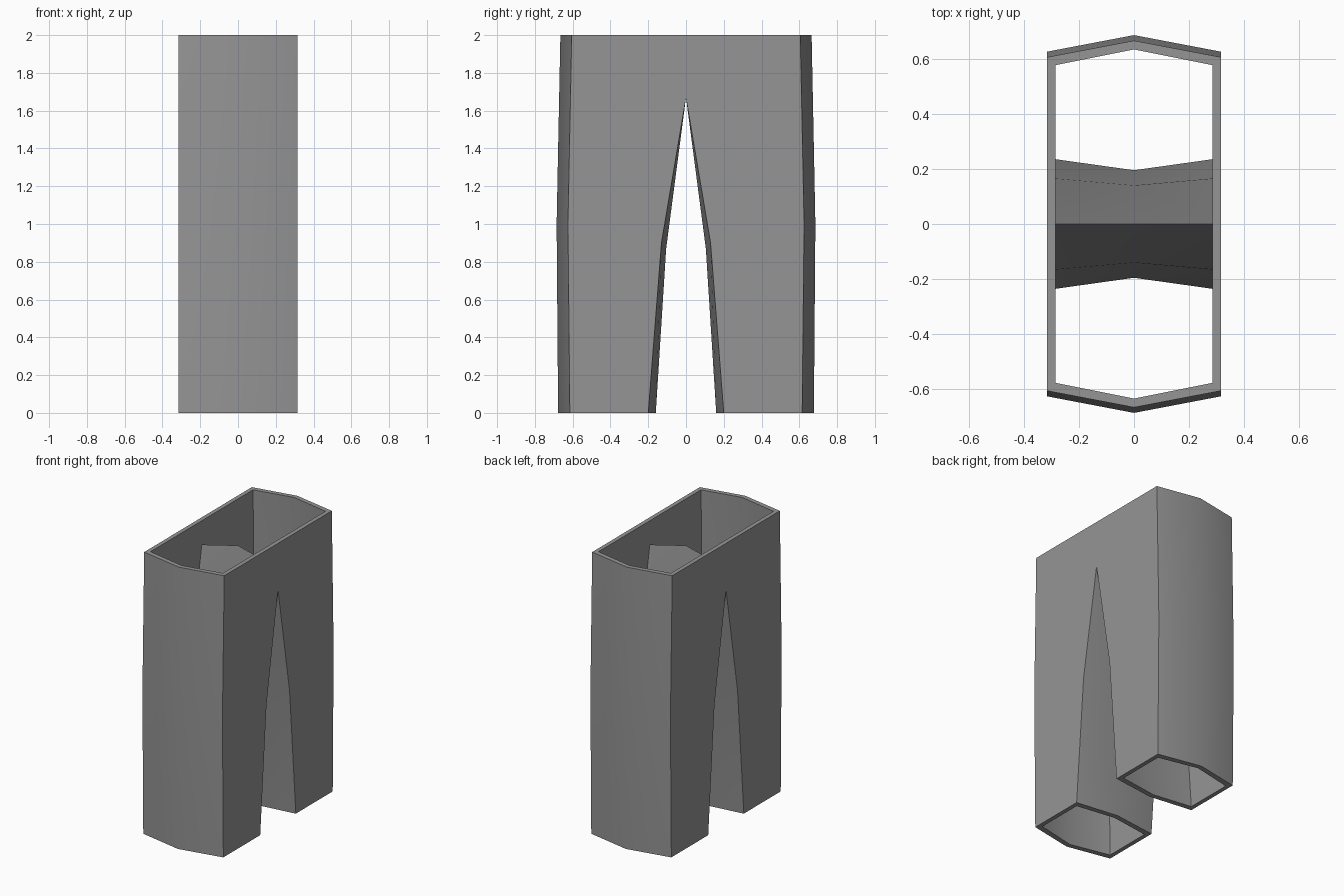
import bpy
import bmesh

cube = bpy.data.objects.get("Cube")
if cube:
    bpy.data.objects.remove(cube, do_unlink=True)

grey = bpy.data.materials.new("cloth grey")
grey.use_nodes = True
grey.diffuse_color = (0.3, 0.3, 0.3, 1)
grey.node_tree.nodes["Principled BSDF"].inputs["Base Color"].default_value = (0.3, 0.3, 0.3, 1)

# Each shell: half width, then (y, z) profiles from hem to top
# for the outside of a leg and for the crotch gap, at the corner and at the middle
OUTER = dict(
    width=0.315,
    seat=([(0.615, 0), (0.625, 1), (0.605, 2)], [(0.677, 0), (0.685, 1), (0.665, 2)]),
    gap=([(0.2, 0), (0.13, 0.9), (0, 1.67)], [(0.16, 0), (0.105, 0.87), (0, 1.67)]),
)
INNER = dict(
    width=0.285,
    seat=([(0.58, 0), (0.593, 1), (0.576, 2)], [(0.642, 0), (0.653, 1), (0.633, 2)]),
    gap=([(0.235, 0), (0.165, 0.9), (0, 1.83)], [(0.195, 0), (0.14, 0.87), (0, 1.9)]),
)

bm = bmesh.new()


def face(points):
    bm.faces.new([bm.verts.new(p) for p in points])


def columns(shell, panel, side):
    """Three upright point columns across a curved panel."""
    corner, middle = shell[panel]
    w = shell["width"]
    return [[(x, side * y, z) for y, z in profile]
            for x, profile in ((-w, corner), (0, middle), (w, corner))]


def strip(a, b):
    """Quads between two matching point rows."""
    for i in range(len(a) - 1):
        face([a[i], a[i + 1], b[i + 1], b[i]])


def rims(shell, side):
    """Open hem loop of a leg and the half loop of the waist."""
    seat, gap = columns(shell, "seat", side), columns(shell, "gap", side)
    w = shell["width"]
    hem = [c[0] for c in seat] + [c[0] for c in reversed(gap)]
    waist = [(-w, 0, 2)] + [c[2] for c in seat] + [(w, 0, 2)]
    return hem + hem[:1], waist


for side in (-1, 1):
    for shell in (OUTER, INNER):
        seat, gap = columns(shell, "seat", side), columns(shell, "gap", side)
        for panel in (seat, gap):
            strip(panel[0], panel[1])
            strip(panel[1], panel[2])
        # Flat side panel of the leg, up to the waist
        for i in (0, 2):
            x = seat[i][0][0]
            face(seat[i] + [(x, 0, 2)] + gap[i][::-1])
    # Wall thickness at the hem and the waist
    for outside, inside in zip(rims(OUTER, side), rims(INNER, side)):
        strip(outside, inside)

bmesh.ops.remove_doubles(bm, verts=bm.verts, dist=0.0001)
bmesh.ops.recalc_face_normals(bm, faces=bm.faces)
# Merge the two halves of each flat side
seams = [e for e in bm.edges
         if all(abs(v.co.y) < 0.001 for v in e.verts)
         and abs(e.verts[0].co.x - e.verts[1].co.x) < 0.001]
bmesh.ops.dissolve_edges(bm, edges=seams, use_verts=False)

mesh = bpy.data.meshes.new("trousers")
bm.to_mesh(mesh)
bm.free()
mesh.materials.append(grey)
trousers = bpy.data.objects.new("trousers", mesh)
bpy.context.collection.objects.link(trousers)
bpy.context.view_layer.objects.active = trousers
trousers.select_set(True)
bpy.ops.object.shade_smooth_by_angle(angle=0.5236)
